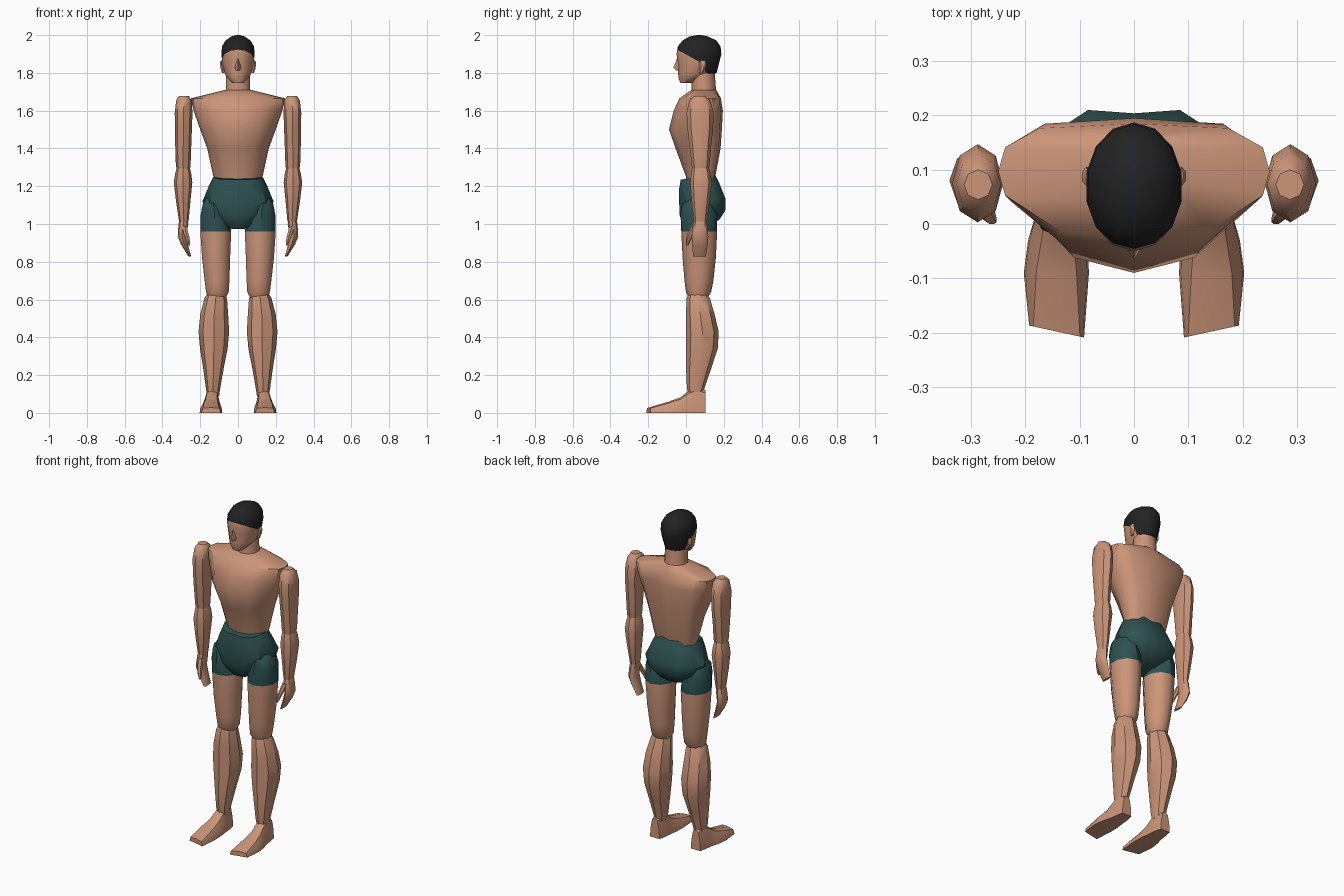
import bpy, bmesh, math
from mathutils import Vector


def material(name, rgb):
    m = bpy.data.materials.new(name)
    m.diffuse_color = (*rgb, 1)
    return m


SKIN = material("skin", (0.60, 0.30, 0.19))
SHORTS = material("dark_teal_cloth", (0.028, 0.083, 0.083))
HAIR = material("black_hair", (0.016, 0.016, 0.016))


def circle(n):
    return [(math.sin(2 * math.pi * i / n), -math.cos(2 * math.pi * i / n)) for i in range(n)]


def symmetric(half):
    """Complete a half outline running front to back, first and last points on the centre line."""
    return half + [(-x, y) for x, y in half[-2:0:-1]]


def finish(name, bm, mats, pair=False, rule=None, angle=40):
    bmesh.ops.recalc_face_normals(bm, faces=bm.faces)
    if rule:
        for f in bm.faces:
            f.material_index = rule(f.calc_center_median())
    mesh = bpy.data.meshes.new(name)
    bm.to_mesh(mesh)
    bm.free()
    for m in mats:
        mesh.materials.append(m)
    ob = bpy.data.objects.new(name, mesh)
    bpy.context.collection.objects.link(ob)
    bpy.ops.object.select_all(action='DESELECT')
    ob.select_set(True)
    bpy.context.view_layer.objects.active = ob
    bpy.ops.object.shade_smooth_by_angle(angle=math.radians(angle))
    if pair:
        mod = ob.modifiers.new("mirror", 'MIRROR')
        mod.use_mirror_merge = False
    return ob


def skin_rings(rings):
    bm = bmesh.new()
    loops = [[bm.verts.new(p) for p in ring] for ring in rings]
    n = len(loops[0])
    for a, b in zip(loops, loops[1:]):
        for i in range(n):
            j = (i + 1) % n
            bm.faces.new((a[i], a[j], b[j], b[i]))
    bm.faces.new(loops[0])
    bm.faces.new(loops[-1])
    return bm


def loft(rows, outline, tilt=0):
    """Rows hold z, centre x, half width, front y, back y."""
    rings = []
    for z, cx, rx, yf, yb in rows:
        mid, half = (yf + yb) / 2, (yb - yf) / 2
        rings.append([(cx + rx * u, mid + half * v, z + tilt * v) for u, v in outline])
    return skin_rings(rings)


# Torso with a ridged chest and broad flat back
chest = symmetric([(0, -1), (.55, -.8), (.95, -.2), (1, .2), (.95, .6), (.7, .92), (0, 1)])
finish("torso", loft([
    (1.18, 0, .115, .01, .14), (1.25, 0, .13, 0, .155), (1.40, 0, .163, -.055, .183),
    (1.50, 0, .20, -.09, .19), (1.60, 0, .235, -.065, .195), (1.665, 0, .25, -.035, .185),
    (1.71, 0, .07, .03, .16)], chest), [SKIN])

# Neck
finish("neck", loft([
    (1.66, 0, .072, .025, .165), (1.72, 0, .067, .03, .158),
    (1.83, 0, .066, .03, .15)], circle(10)), [SKIN])

# Head, cut along the hairline and behind the ears
bm = loft([
    (1.747, 0, .032, -.03, .04), (1.775, 0, .058, -.04, .095), (1.80, 0, .074, -.042, .162),
    (1.85, 0, .085, -.043, .175), (1.90, 0, .09, -.05, .187), (1.94, 0, .087, -.043, .183),
    (1.972, 0, .067, -.018, .16), (1.993, 0, .036, .02, .115), (2.0, 0, .01, .06, .08)], circle(14))
hairline = (Vector((0, -.05, 1.925)), Vector((0, .55, 1)).normalized())
nape = (Vector((0, .10, 1.82)), Vector((0, 1, .15)).normalized())
for co, no in (hairline, nape):
    bmesh.ops.bisect_plane(bm, geom=bm.verts[:] + bm.edges[:] + bm.faces[:], plane_co=co, plane_no=no)


def is_hair(c):
    above = (c - hairline[0]).dot(hairline[1]) > 0
    behind = (c - nape[0]).dot(nape[1]) > 0
    return int(above or (behind and c.z > 1.79))


finish("head", bm, [SKIN, HAIR], rule=is_hair, angle=50)

# Nose
finish("nose", loft([
    (1.812, 0, .016, -.05, -.02), (1.828, 0, .018, -.066, -.02),
    (1.88, 0, .008, -.047, -.02)], symmetric([(0, -1), (1, .3), (0, 1)])), [SKIN])

# Ears
finish("ears", loft([
    (1.80, .080, .006, .07, .09), (1.83, .085, .01, .07, .105),
    (1.855, .088, .009, .07, .105), (1.865, .086, .005, .08, .10)], circle(6)), [SKIN], pair=True)

# Upper arms
finish("upper_arms", loft([
    (1.677, .287, .026, .045, .10), (1.655, .286, .041, .018, .128), (1.59, .288, .047, .003, .147),
    (1.50, .289, .045, .008, .143), (1.40, .29, .042, .02, .132), (1.31, .29, .039, .03, .125),
    (1.285, .29, .033, .035, .118)], circle(8)), [SKIN], pair=True)

# Forearms
finish("forearms", loft([
    (1.30, .29, .034, .035, .12), (1.27, .29, .042, .027, .13), (1.22, .291, .049, .022, .138),
    (1.12, .290, .038, .03, .125), (1.02, .287, .026, .04, .112), (1.00, .287, .02, .045, .105)],
    circle(8)), [SKIN], pair=True)

# Hands and thumbs
finish("hands", loft([
    (1.025, .287, .02, .045, .105), (1.0, .289, .026, .038, .112), (.935, .297, .022, .03, .118),
    (.89, .283, .018, .032, .115), (.828, .255, .007, .038, .105)], circle(8)), [SKIN], pair=True)
finish("thumbs", loft([
    (.99, .283, .014, .03, .065), (.95, .275, .014, .008, .045),
    (.92, .266, .012, 0, .028), (.885, .258, .006, 0, .012)], circle(6)), [SKIN], pair=True)

# Shorts: seat with two rear lobes, tilted higher at the back
seat = symmetric([(0, -1), (.4, -1), (.8, -.72), (1, 0), (.85, .6), (.45, 1), (0, .95)])
finish("shorts_seat", loft([
    (1.247, 0, .132, -.028, .155), (1.20, 0, .155, -.036, .178), (1.12, 0, .188, -.036, .21),
    (1.06, 0, .165, -.034, .208), (1.015, 0, .11, -.02, .18), (.985, 0, .06, .005, .14)],
    seat, tilt=.012), [SHORTS])

# Thighs, covered by cloth above the hem
finish("thighs", loft([
    (1.135, .135, .035, .02, .11), (1.105, .13, .06, -.02, .145), (1.05, .124, .077, -.029, .165),
    (.96, .118, .086, -.025, .165), (.82, .116, .078, -.018, .158), (.70, .111, .069, -.008, .145),
    (.64, .109, .063, 0, .133), (.61, .112, .05, .015, .115)], circle(10)),
    [SKIN, SHORTS], pair=True, rule=lambda c: int(c.z > .96))

# Lower legs with calves
finish("lower_legs", loft([
    (.635, .115, .046, .015, .11), (.605, .118, .06, .003, .127), (.52, .126, .074, 0, .152),
    (.43, .128, .081, 0, .173), (.34, .128, .073, 0, .168), (.24, .13, .055, 0, .135),
    (.13, .132, .038, .005, .098), (.09, .132, .032, .015, .09)], circle(8)), [SKIN], pair=True)

# Feet: rows hold y, inner x, outer x, height, top narrowing, slant of the toe line
feet = []
for y, xi, xo, h, t, slant in [(-.198, .092, .193, .028, .85, .011), (-.09, .083, .203, .06, .62, 0),
                               (-.03, .086, .195, .082, .55, 0), (.015, .092, .182, .118, .6, 0),
                               (.06, .096, .176, .135, .7, 0), (.103, .106, .168, .12, .6, 0)]:
    c, w = (xi + xo) / 2, (xo - xi) / 2
    feet.append([(c + w * u, y + slant * u, h * v) for u, v in
                 [(-1, 0), (1, 0), (.95, .4), (t, .88), (0, 1), (-t, .88), (-.95, .4)]])
finish("feet", skin_rings(feet), [SKIN], pair=True)
